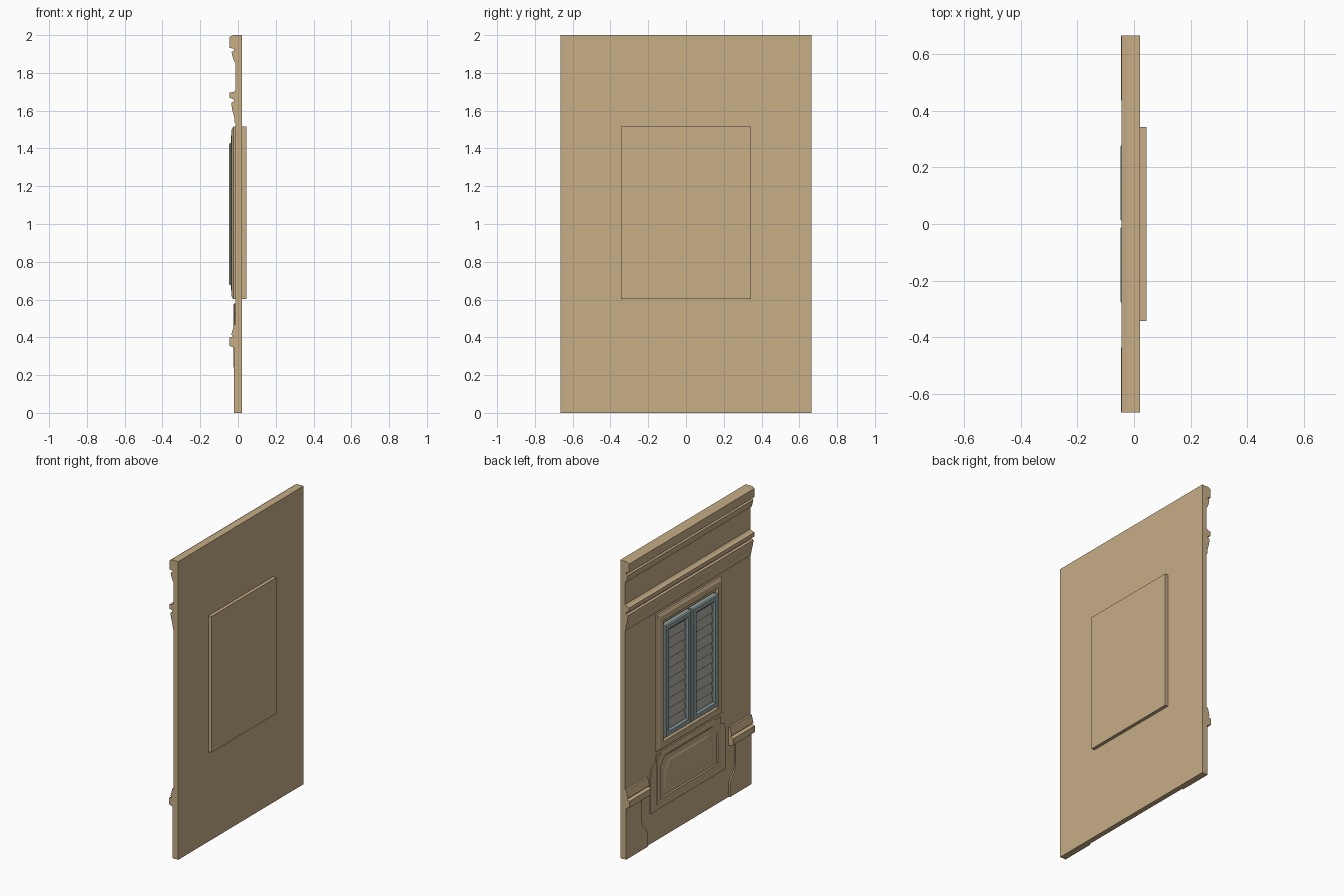
import bpy, bmesh

if "Cube" in bpy.data.objects:
    bpy.data.objects.remove(bpy.data.objects["Cube"])

def material(name, rgb):
    m = bpy.data.materials.new(name)
    m.diffuse_color = (*rgb, 1)
    m.use_nodes = True
    m.node_tree.nodes["Principled BSDF"].inputs["Base Color"].default_value = m.diffuse_color
    return m

STONE = material("stone", (0.57, 0.42, 0.24))
PAINT = material("shutter_paint", (0.30, 0.37, 0.37))
SLAT = material("slat_paint", (0.42, 0.41, 0.36))
FACE = -0.012                    # front surface of the wall

def loft(name, loops, mat=STONE, closed=False, mirror=False):
    """Skin matching point loops; capped at the ends, or joined into a ring."""
    bm = bmesh.new()
    rows = [[bm.verts.new(p) for p in loop] for loop in loops]
    n = len(rows[0])
    pairs = list(zip(rows, rows[1:])) + ([(rows[-1], rows[0])] if closed else [])
    for a, b in pairs:
        for i in range(n):
            j = (i + 1) % n
            bm.faces.new((a[i], a[j], b[j], b[i]))
    if not closed:
        bm.faces.new(rows[0])
        bm.faces.new(rows[-1])
    bmesh.ops.recalc_face_normals(bm, faces=bm.faces)
    me = bpy.data.meshes.new(name)
    bm.to_mesh(me)
    bm.free()
    me.materials.append(mat)
    ob = bpy.data.objects.new(name, me)
    bpy.context.collection.objects.link(ob)
    if mirror:
        mod = ob.modifiers.new("mirror", 'MIRROR')
        mod.use_axis = (False, True, False)
    return ob

def moulding(name, profile, y0, y1, mat=STONE, mirror=False):
    """Extrude an (x, z) profile along y."""
    return loft(name, [[(x, y, z) for x, z in profile] for y in (y0, y1)], mat, mirror=mirror)

def rect(x, y0, y1, z0, z1):
    return [(x, y0, z0), (x, y1, z0), (x, y1, z1), (x, y0, z1)]

def box(name, x0, x1, y0, y1, z0, z1, mat=STONE, mirror=False):
    return loft(name, [rect(x, y0, y1, z0, z1) for x in (x0, x1)], mat, mirror=mirror)

def frame(name, y0, y1, z0, z1, steps, mat=STONE, mirror=False):
    """Rectangular frame from (inset, x) cross-section steps."""
    return loft(name, [rect(x, y0 + d, y1 - d, z0 + d, z1 - d) for d, x in steps],
                mat, closed=True, mirror=mirror)

# Wall and the backing plate behind the window
box("wall", FACE, 0.022, -0.665, 0.665, 0, 2)
box("window_backing", 0.022, 0.044, -0.343, 0.343, 0.602, 1.515)

# Horizontal mouldings across the top
moulding("top_cornice", [(0, 2), (-0.025, 2), (-0.044, 1.99), (-0.044, 1.932), (-0.022, 1.928),
                         (-0.022, 1.918), (-0.034, 1.91), (-0.03, 1.89), (-0.02, 1.86),
                         (0, 1.855)], -0.665, 0.665)
moulding("string_course", [(0, 1.71), (FACE, 1.71), (-0.022, 1.70), (-0.044, 1.695),
                           (-0.044, 1.668), (-0.022, 1.66), (-0.022, 1.648), (-0.035, 1.642),
                           (-0.032, 1.61), (-0.02, 1.565), (-0.017, 1.535), (0, 1.53)],
         -0.665, 0.665)

# Window surround
frame("window_surround", -0.343, 0.343, 0.602, 1.515,
      [(0, 0), (0, -0.025), (0.015, -0.034), (0.052, -0.036), (0.062, -0.024),
       (0.075, -0.024), (0.075, 0)])

# Pair of louvred shutters
frame("shutter_frame", 0.008, 0.281, 0.675, 1.43,
      [(0, FACE), (0, -0.04), (0.006, -0.047), (0.034, -0.047), (0.040, -0.04),
       (0.046, -0.036), (0.046, FACE)], PAINT, mirror=True)
count, low, high = 10, 0.718, 1.387
step = (high - low) / count
for i in range(count):
    z = low + i * step
    moulding(f"slat_{i + 1:02d}", [(-0.034, z), (-0.028, z - 0.002),
                                   (-0.016, z + step), (-0.022, z + step + 0.002)],
             0.05, 0.239, SLAT, mirror=True)

# Flared pedestals with their cap mouldings
side = [(0.665, 0), (0.435, 0), (0.435, 0.09), (0.45, 0.12), (0.485, 0.155),
        (0.495, 0.19), (0.495, 0.37), (0.665, 0.37)]
loft("pedestal", [[(x, y, z) for y, z in side] for x in (0, -0.021)], mirror=True)
moulding("pedestal_cap", [(0, 0.345), (-0.021, 0.345), (-0.046, 0.355), (-0.046, 0.398),
                          (-0.025, 0.405), (-0.035, 0.415), (-0.022, 0.465), (0, 0.47)],
         0.435, 0.665, mirror=True)

# Shouldered apron panel below the window
half = [(0.40, 0.205), (0.40, 0.45), (0.385, 0.51), (0.34, 0.53), (0.34, 0.575)]
outline = half + [(-y, z) for y, z in reversed(half)]
loft("apron_slab", [[(x, y, z) for y, z in outline] for x in (0, -0.018)])

def clipped(x, d):
    """Rectangle with clipped upper corners, inset by d."""
    w, t = 0.335 - d, 0.578 - d
    return [(x, -w, 0.24 + d), (x, w, 0.24 + d), (x, w, t - 0.06),
            (x, w - 0.05, t), (x, 0.05 - w, t), (x, -w, t - 0.06)]

loft("apron_panel", [clipped(x, d) for d, x in
                     [(0, 0), (0, -0.022), (0.008, -0.025), (0.03, -0.025), (0.038, -0.019),
                      (0.075, -0.019), (0.085, -0.023)]])
